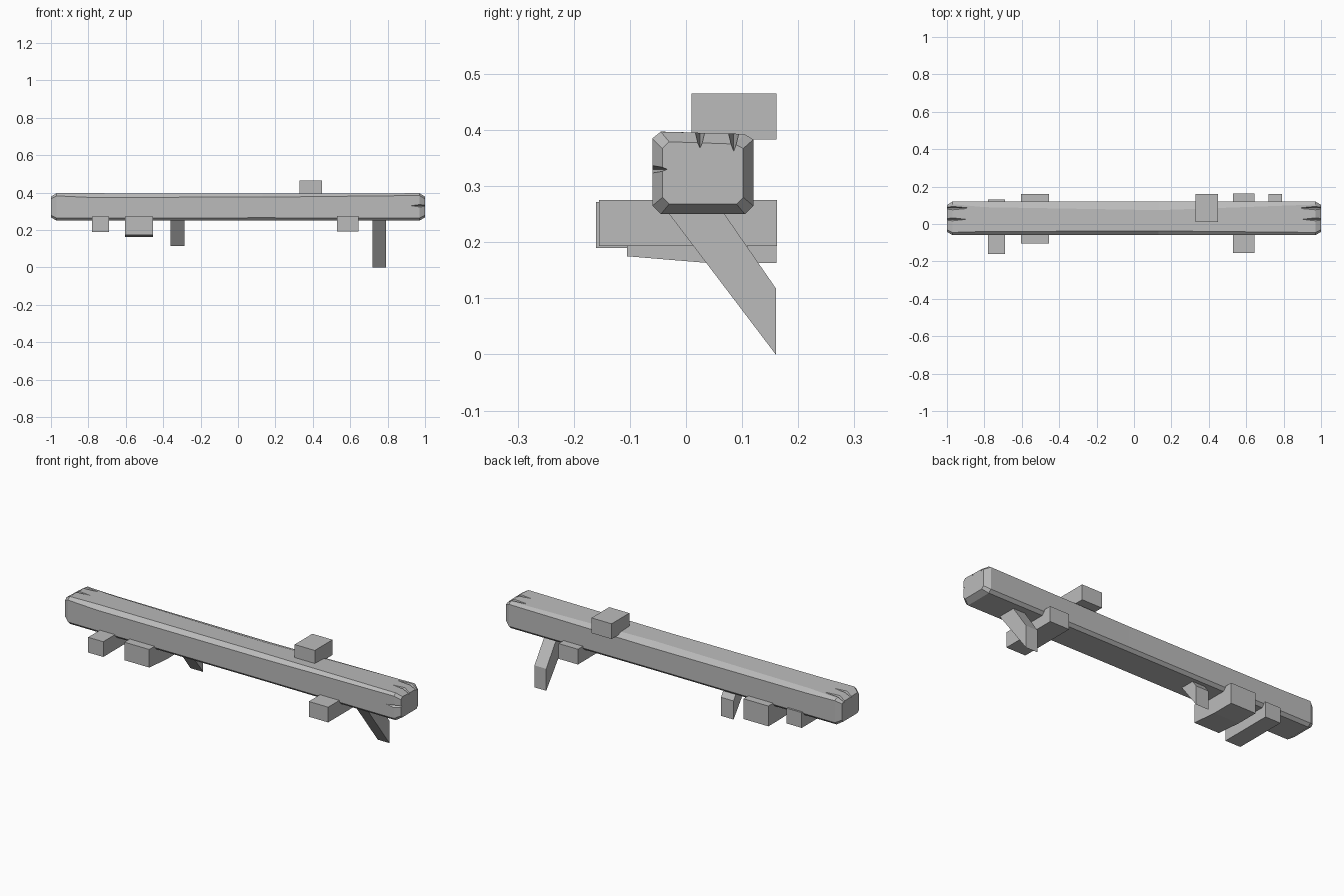
import bpy, bmesh
from mathutils import Vector

cube = bpy.data.objects.get("Cube")
if cube:
    bpy.data.objects.remove(cube, do_unlink=True)

GREY = (0.5, 0.5, 0.5, 1)
mat = bpy.data.materials.new("weathered grey")
mat.use_nodes = True
mat.diffuse_color = GREY
mat.node_tree.nodes["Principled BSDF"].inputs["Base Color"].default_value = GREY


def finish(name, bm):
    """Turn a bmesh into a flat-shaded object."""
    bmesh.ops.recalc_face_normals(bm, faces=bm.faces)
    mesh = bpy.data.meshes.new(name)
    bm.to_mesh(mesh)
    bm.free()
    mesh.materials.append(mat)
    obj = bpy.data.objects.new(name, mesh)
    bpy.context.collection.objects.link(obj)
    return obj


def loft(name, rings):
    """Skin a list of matching closed rings and cap both ends."""
    bm = bmesh.new()
    rows = [[bm.verts.new(p) for p in ring] for ring in rings]
    n = len(rows[0])
    for a, b in zip(rows, rows[1:]):
        for i in range(n):
            j = (i + 1) % n
            bm.faces.new((a[i], a[j], b[j], b[i]))
    bm.faces.new(rows[0])
    bm.faces.new(rows[-1])
    return finish(name, bm)


def extrude_x(name, x0, x1, profile):
    return loft(name, [[(x, y, z) for y, z in profile] for x in (x0, x1)])


def block(name, x0, x1, y0, y1, z0, z1):
    return extrude_x(name, x0, x1, [(y0, z0), (y1, z0), (y1, z1), (y0, z1)])


def section(x, inset, front, back, low):
    """Chamfered beam section; front/back are (width, drop) of the top chamfers."""
    y0, y1, z0, z1 = -0.06 + inset, 0.12 - inset, 0.25 + inset, 0.397 - inset
    return [(x, *p) for p in (
        (y0, z0 + low), (y0 + low, z0), (y1 - low, z0), (y1, z0 + low),
        (y1, z1 - back[1]), (y1 - back[0], z1 - 0.004),
        (y0 + front[0], z1), (y0, z1 - front[1]))]


# Hewn beam with uneven chamfers and bevelled ends
beam = loft("beam", [
    section(-1.0, 0.018, (0.012, 0.012), (0.015, 0.012), 0.012),
    section(-0.97, 0.0, (0.015, 0.014), (0.014, 0.014), 0.015),
    section(-0.8, 0.0, (0.02, 0.022), (0.03, 0.018), 0.015),
    section(0.13, 0.001, (0.022, 0.02), (0.045, 0.02), 0.015),
    section(0.97, 0.0, (0.015, 0.012), (0.016, 0.014), 0.015),
    section(1.0, 0.018, (0.012, 0.012), (0.015, 0.012), 0.012)])


def crack(end, length, centre, across, depth):
    """Cut a tapering V-shaped split running in from one end of the beam."""
    c, w, d = Vector((end * 1.01, *centre)), Vector((0, *across)), Vector((0, *depth))
    bm = bmesh.new()
    pts = [c + w - d * 0.5, c - w - d * 0.5, c + d,
           c - d * 0.3 - Vector((end * length, 0, 0))]
    bmesh.ops.convex_hull(bm, input=[bm.verts.new(p) for p in pts])
    cutter = finish("crack_cutter", bm)
    cutter.hide_render = True
    mod = beam.modifiers.new("crack", "BOOLEAN")
    mod.operation, mod.solver, mod.object = "DIFFERENCE", "EXACT", cutter
    bpy.context.view_layer.objects.active = beam
    bpy.ops.object.modifier_apply(modifier=mod.name)
    bpy.data.objects.remove(cutter, do_unlink=True)


# Splits in the beam ends: top pair, then front face
for end in (-1, 1):
    crack(end, 0.12, (0.025, 0.39), (0.016, 0), (0, -0.025))
    crack(end, 0.14, (0.085, 0.385), (0.014, 0), (0, -0.025))
crack(1, 0.09, (-0.055, 0.33), (0, 0.016), (0.025, 0))

# Cross blocks under and over the beam
block("under_block_outer", -0.78, -0.69, -0.16, 0.13, 0.19, 0.272)
block("under_block_far", 0.53, 0.645, -0.155, 0.162, 0.193, 0.275)
block("top_block", 0.33, 0.45, 0.01, 0.161, 0.383, 0.465)

# Thick block whose underside rises slightly toward the front
extrude_x("under_block_thick", -0.603, -0.455,
          [(-0.105, 0.175), (0.04, 0.163), (0.161, 0.163), (0.161, 0.272), (-0.105, 0.272)])

# Slanted braces with upright cut ends
extrude_x("long_brace", 0.72, 0.79,
          [(0.16, 0), (0.16, 0.118), (0.055, 0.27), (-0.045, 0.27)])
extrude_x("short_brace", -0.36, -0.285,
          [(0.11, 0.115), (0.11, 0.215), (0.07, 0.27), (-0.008, 0.27)])
